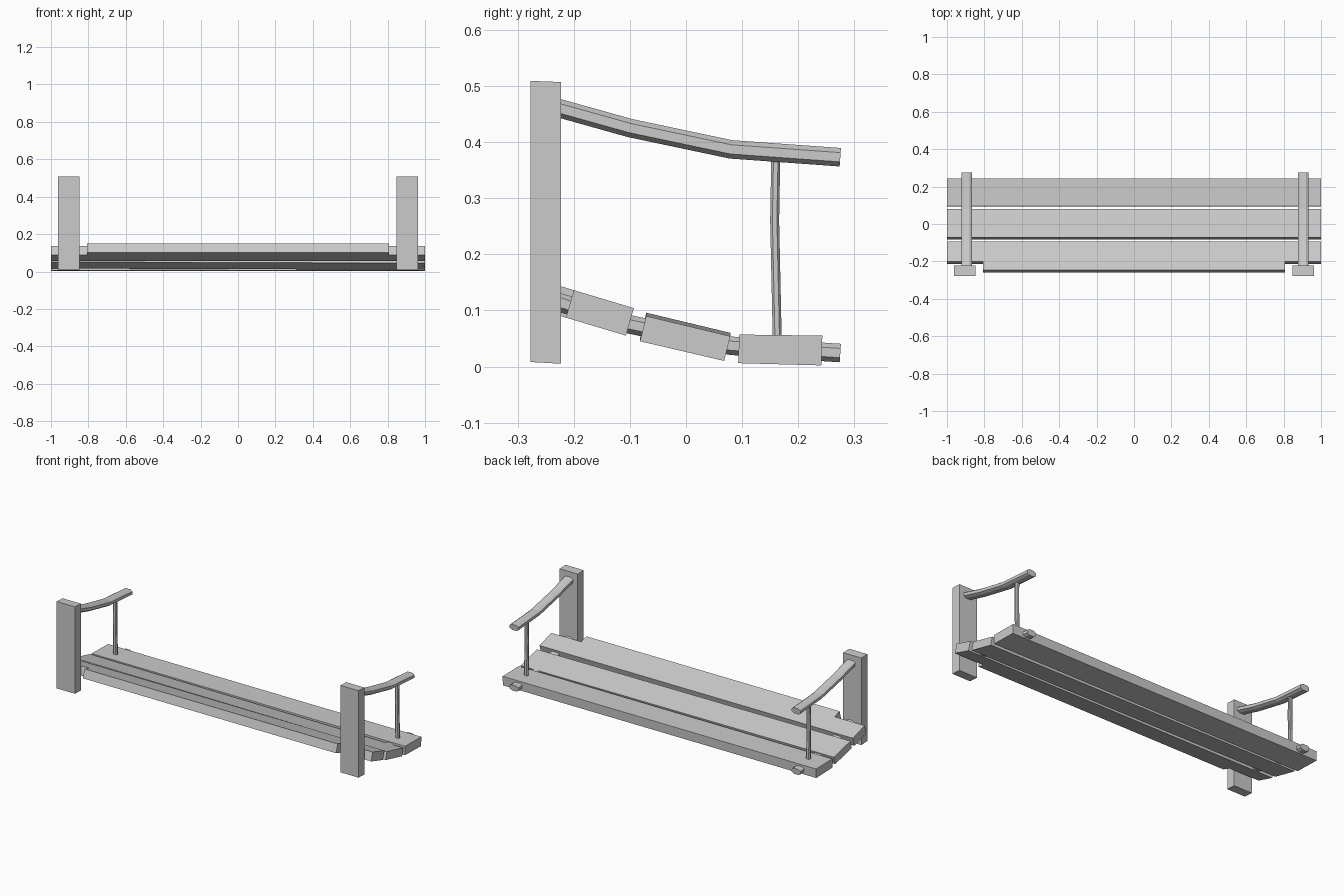
import bpy
import bmesh
from mathutils import Vector

cube = bpy.data.objects.get("Cube")
if cube:
    bpy.data.objects.remove(cube, do_unlink=True)

grey = bpy.data.materials.new("plain grey")
grey.use_nodes = True
colour = (0.6, 0.6, 0.6, 1)
grey.diffuse_color = colour
grey.node_tree.nodes["Principled BSDF"].inputs["Base Color"].default_value = colour


def loft(name, rings):
    """Closed solid through a series of equal-length rings."""
    bm = bmesh.new()
    loops = [[bm.verts.new(p) for p in ring] for ring in rings]
    n = len(loops[0])
    for a, b in zip(loops, loops[1:]):
        for i in range(n):
            j = (i + 1) % n
            bm.faces.new((a[i], a[j], b[j], b[i]))
    bm.faces.new(loops[0][::-1])
    bm.faces.new(loops[-1])
    bmesh.ops.recalc_face_normals(bm, faces=bm.faces)
    mesh = bpy.data.meshes.new(name)
    bm.to_mesh(mesh)
    bm.free()
    mesh.materials.append(grey)
    obj = bpy.data.objects.new(name, mesh)
    bpy.context.collection.objects.link(obj)
    return obj


def prism(name, profile, x0, x1, drop=0.0):
    """Side profile (y, z) stretched along x, optionally lower at the far end."""
    return loft(name, [[(x0, y, z) for y, z in profile],
                       [(x1, y, z - drop) for y, z in profile]])


def rail(name, x, path, half_w, half_h):
    """Bevelled bar with an eight-sided section following a (y, z) path."""
    section = [(1, -.5), (1, .5), (.55, 1), (-.55, 1),
               (-1, .5), (-1, -.5), (-.55, -1), (.55, -1)]
    pts = [Vector((0, y, z)) for y, z in path]
    rings = []
    for i, p in enumerate(pts):
        t = (pts[min(i + 1, len(pts) - 1)] - pts[max(i - 1, 0)]).normalized()
        up = Vector((0, -t.z, t.y))
        rings.append([p + Vector((x + u * half_w, 0, 0)) + up * (v * half_h)
                      for u, v in section])
    return loft(name, rings)


# Seat planks
prism("rear_plank", [(.095, .057), (.243, .055), (.241, .002), (.093, .006)], -1, 1)
prism("middle_plank", [(-.071, .096), (.079, .060), (.068, .016), (-.082, .051)], -1, 1, .006)

# Front plank, notched around the posts
outline = [(-1, -.093), (1, -.093), (1, -.2), (.808, -.2),
           (.808, -.246), (-.808, -.246), (-.808, -.2), (-1, -.2)]
top = [Vector((x, y, .104 - (y + .093) * .3)) for x, y in outline]
loft("front_plank", [top, [p + Vector((0, -.014, -.049)) for p in top]])

# Posts, arm rails, seat supports and spindles on both sides
arm_path = [(-.25, .467), (-.1, .425), (.08, .387), (.275, .373)]
support_path = [(-.25, .122), (-.1, .075), (.08, .037), (.275, .024)]
post = [(-.277, .509), (-.223, .507), (-.223, .005), (-.277, .008)]
for side, s in (("left", 1), ("right", -1)):
    x = s * .9 + .005
    prism(side + "_post", post, s * .905 - .058, s * .905 + .058)
    rail(side + "_arm_rail", x, arm_path, .028, .0165)
    rail(side + "_seat_support", x, support_path, .028, .0165)
    rail(side + "_spindle", x, [(.163, .03), (.158, .26), (.16, .375)], .012, .008)
